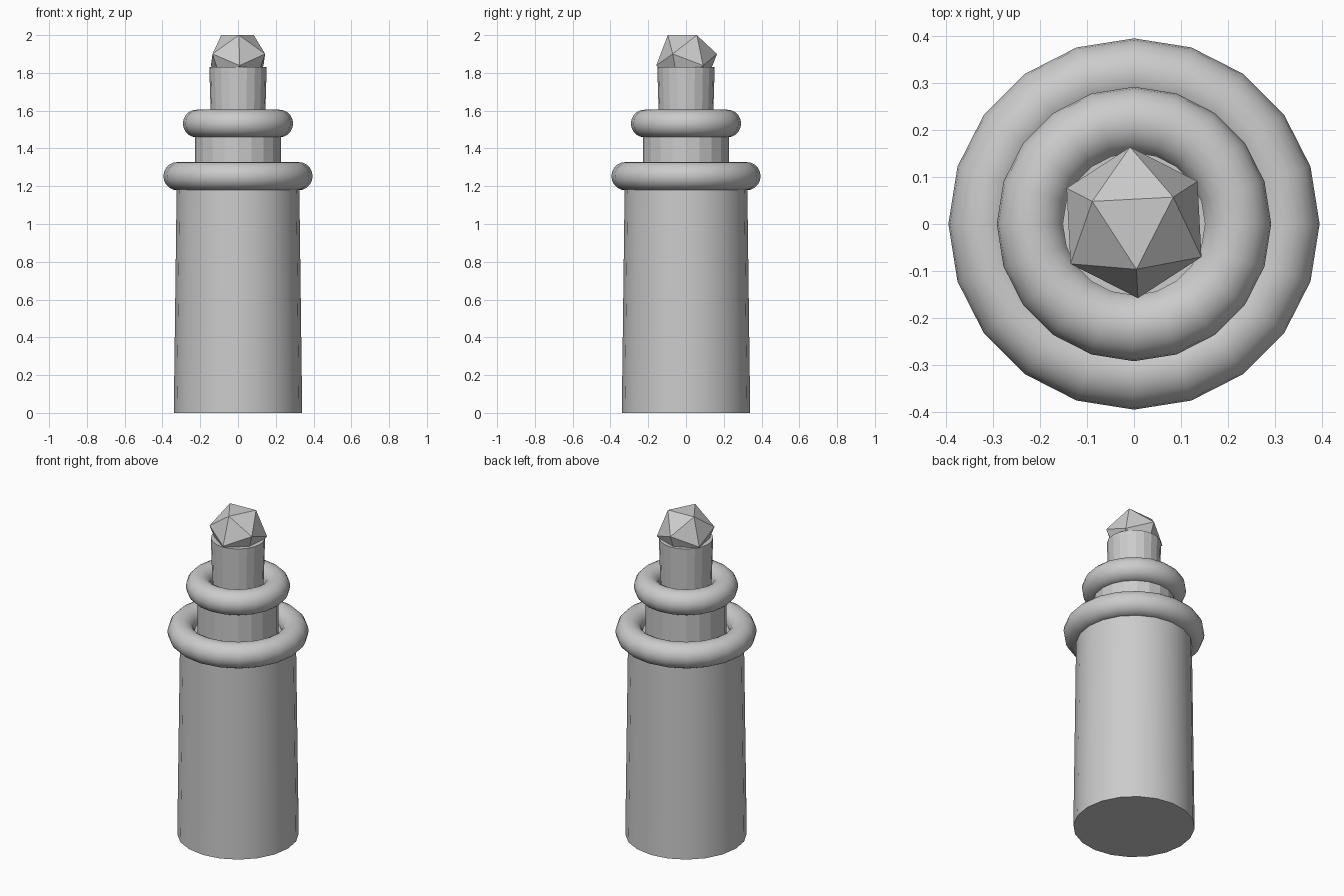
import bpy
import bmesh
import math
from mathutils import Matrix, Vector

cube = bpy.data.objects.get("Cube")
if cube:
    bpy.data.objects.remove(cube, do_unlink=True)

SIDES = 20

grey = bpy.data.materials.new("plain grey")
grey.use_nodes = True
colour = (0.6, 0.6, 0.6, 1)
grey.diffuse_color = colour
grey.node_tree.nodes["Principled BSDF"].inputs["Base Color"].default_value = colour


def finish(obj, name, smooth):
    obj.name = name
    obj.data.materials.append(grey)
    if smooth:
        bpy.ops.object.shade_smooth_by_angle(angle=math.radians(40))


def column(name, r_bottom, r_top, z0, z1, smooth):
    bpy.ops.mesh.primitive_cone_add(vertices=SIDES, radius1=r_bottom, radius2=r_top,
                                    depth=z1 - z0, location=(0, 0, (z0 + z1) / 2))
    finish(bpy.context.object, name, smooth)


def ring(name, major, minor, z):
    bpy.ops.mesh.primitive_torus_add(major_segments=SIDES, minor_segments=20,
                                     major_radius=major, minor_radius=minor,
                                     location=(0, 0, z))
    finish(bpy.context.object, name, True)


# Stacked columns and the rounded rings between them
column("main_column", 0.34, 0.324, 0, 1.25, True)
ring("lower_ring", 0.32, 0.075, 1.253)
column("middle_column", 0.228, 0.228, 1.2, 1.53, False)
ring("upper_ring", 0.219, 0.073, 1.532)
column("top_column", 0.142, 0.152, 1.5, 1.83, False)

# Faceted gem resting on one face, one corner of its top face to the front
bm = bmesh.new()
bmesh.ops.create_icosphere(bm, subdivisions=1, radius=0.164)
bm.faces.ensure_lookup_table()
face = bm.faces[0]
bm.normal_update()
level = face.normal.rotation_difference(Vector((0, 0, 1))).to_matrix()
bmesh.ops.rotate(bm, verts=bm.verts, matrix=level)
corner = face.verts[0].co
yaw = math.radians(-87) - math.atan2(corner.y, corner.x)
bmesh.ops.rotate(bm, verts=bm.verts, matrix=Matrix.Rotation(yaw, 3, "Z"))
bmesh.ops.translate(bm, verts=bm.verts, vec=(0, 0.003, 2 - face.verts[0].co.z))
mesh = bpy.data.meshes.new("gem")
bm.to_mesh(mesh)
bm.free()
gem = bpy.data.objects.new("gem", mesh)
bpy.context.collection.objects.link(gem)
finish(gem, "gem", False)
